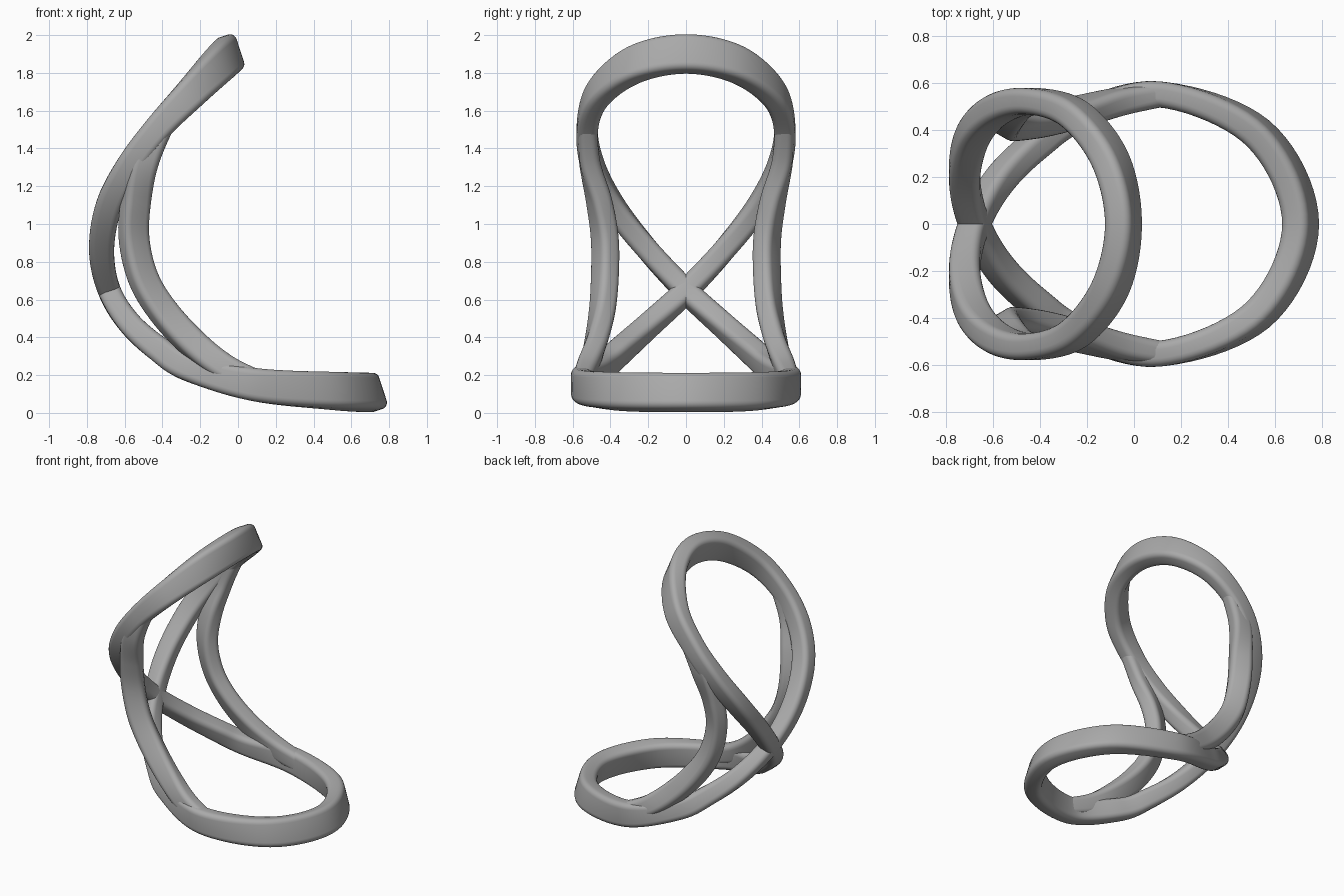
import bpy, math
from mathutils import Vector

cube = bpy.data.objects.get("Cube")
if cube:
    bpy.data.objects.remove(cube)

GREY = bpy.data.materials.new("plain grey")
GREY.use_nodes = True
GREY.diffuse_color = (0.4, 0.4, 0.4, 1)
GREY.node_tree.nodes["Principled BSDF"].inputs["Base Color"].default_value = (0.4, 0.4, 0.4, 1)


def station(pos, direction, depth, width=0.06):
    """Centre, outward half depth vector and half width of a bar."""
    return Vector(pos), Vector(direction).normalized() * depth, width


def mirrored(s):
    flip = Vector((1, -1, 1))
    return s[0] * flip, s[1] * flip, s[2]


def spline(a, b, c, d, t):
    return 0.5 * (2 * b + (c - a) * t + (2 * a - 5 * b + 4 * c - d) * t * t
                  + (3 * b - a - 3 * c + d) * t ** 3)


def sample(stations, closed, steps=10):
    n = len(stations)
    pick = (lambda i: stations[i % n]) if closed else (lambda i: stations[max(0, min(n - 1, i))])
    out = []
    for i in range(n if closed else n - 1):
        quad = [pick(i + k) for k in (-1, 0, 1, 2)]
        for j in range(steps):
            out.append([spline(*[q[k] for q in quad], j / steps) for k in range(3)])
    if not closed:
        out.append(list(stations[-1]))
    return out


def section(half_w, half_d, radius=0.036, arc=5):
    """Rounded rectangle as (across, outward) pairs."""
    pts = []
    for quarter, (sx, sy) in enumerate([(1, 1), (-1, 1), (-1, -1), (1, -1)]):
        for k in range(arc + 1):
            a = (quarter + k / arc) * math.pi / 2
            pts.append((sx * (half_w - radius) + radius * math.cos(a),
                        sy * (half_d - radius) + radius * math.sin(a)))
    return pts


def sweep(name, stations, closed):
    rows = sample(stations, closed)
    n, verts, faces = len(rows), [], []
    for i, (pos, depth, width) in enumerate(rows):
        if closed:
            tangent = rows[(i + 1) % n][0] - rows[i - 1][0]
        else:
            tangent = rows[min(i + 1, n - 1)][0] - rows[max(i - 1, 0)][0]
        tangent.normalize()
        outward = (depth - tangent * depth.dot(tangent)).normalized()
        across = outward.cross(tangent)
        ring = section(width, depth.length)
        verts += [pos + across * u + outward * v for u, v in ring]
    m = len(ring)
    for i in range(n if closed else n - 1):
        a, b = i * m, (i + 1) % n * m
        faces += [(a + k, a + (k + 1) % m, b + (k + 1) % m, b + k) for k in range(m)]
    if not closed:
        faces += [tuple(reversed(range(m))), tuple(range((n - 1) * m, n * m))]
    mesh = bpy.data.meshes.new(name)
    mesh.from_pydata(verts, [], [tuple(reversed(f)) for f in faces])
    mesh.materials.append(GREY)
    obj = bpy.data.objects.new(name, mesh)
    bpy.context.collection.objects.link(obj)
    bpy.ops.object.select_all(action="DESELECT")
    obj.select_set(True)
    bpy.context.view_layer.objects.active = obj
    bpy.ops.object.mode_set(mode="EDIT")
    bpy.ops.mesh.select_all(action="SELECT")
    bpy.ops.mesh.normals_make_consistent(inside=False)
    bpy.ops.object.mode_set(mode="OBJECT")
    bpy.ops.object.shade_smooth_by_angle(angle=math.radians(40))


# Bent figure-eight loop: base lobe, crossing, then upright lobe
base_tip = station((0.71, 0, 0.108), (0.31, 0, -0.95), 0.1)
upper_tip = station((-0.045, 0, 1.9), (-0.31, 0, 0.95), 0.1)
half = [
    station((0.53, 0.385, 0.115), (0.2, 0.1, -0.97), 0.098),
    station((0.1, 0.553, 0.148), (-0.05, 0, -1), 0.088, 0.055),
    station((-0.25, 0.45, 0.235), (-0.4, 0, -0.9), 0.072),
    station((-0.41, 0.345, 0.33), (-0.6, 0, -0.8), 0.068),
    station((-0.57, 0.19, 0.47), (-0.8, 0, -0.6), 0.062),
    station((-0.68, 0, 0.645), (-0.95, 0, -0.3), 0.06),
    station((-0.722, -0.2, 0.86), (-1, 0, 0), 0.066),
    station((-0.685, -0.38, 1.09), (-0.95, 0, 0.3), 0.07),
    station((-0.58, -0.49, 1.3), (-0.85, 0, 0.5), 0.07),
    station((-0.43, -0.523, 1.5), (-0.75, 0, 0.65), 0.072, 0.056),
    station((-0.25, -0.465, 1.69), (-0.6, 0, 0.8), 0.084, 0.058),
    station((-0.1, -0.27, 1.845), (-0.42, 0, 0.9), 0.097),
]
loop = [base_tip] + half + [upper_tip] + [mirrored(s) for s in reversed(half)]
sweep("figure_eight_loop", loop, True)

# Curved side struts joining the two lobes
strut = [
    station((-0.4, 0.522, 1.53), (-0.75, 0, 0.65), 0.065, 0.05),
    station((-0.49, 0.51, 1.33), (-0.95, 0.1, 0.3), 0.07, 0.054),
    station((-0.54, 0.46, 1.12), (-0.9, 0.4, 0.1), 0.075, 0.056),
    station((-0.55, 0.43, 0.92), (-0.87, 0.5, 0), 0.077, 0.056),
    station((-0.5, 0.43, 0.71), (-0.8, 0.5, -0.3), 0.077, 0.056),
    station((-0.39, 0.445, 0.53), (-0.65, 0.45, -0.6), 0.077, 0.056),
    station((-0.23, 0.48, 0.36), (-0.5, 0.3, -0.8), 0.075, 0.056),
    station((-0.06, 0.522, 0.235), (-0.35, 0.1, -0.9), 0.07, 0.056),
    station((0.12, 0.55, 0.155), (-0.1, 0, -1), 0.065, 0.05),
]
sweep("left_strut", strut, False)
sweep("right_strut", [mirrored(s) for s in strut], False)
